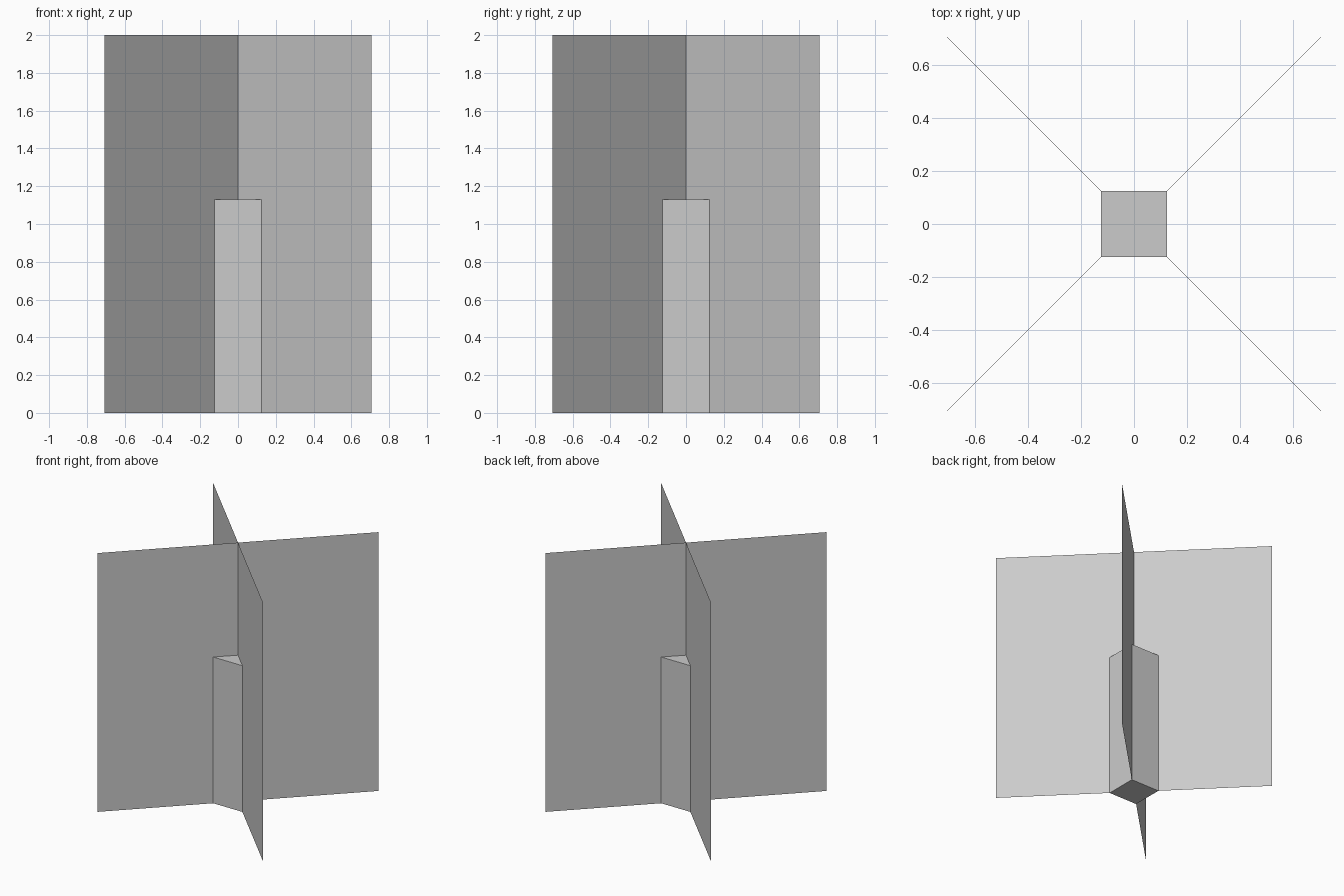
import bpy
from math import pi

if "Cube" in bpy.data.objects:
    bpy.data.objects.remove(bpy.data.objects["Cube"])

HEIGHT = 2.0
STEM_WIDTH, STEM_HEIGHT = 0.25, 1.13


def apply_transform(obj):
    bpy.ops.object.transform_apply(location=False, rotation=True, scale=True)
    return obj


def add_panel(name, angle):
    # upright single-sided square sheet, 2 x 2 units, turned about z
    bpy.ops.mesh.primitive_plane_add(size=HEIGHT, location=(0, 0, HEIGHT / 2),
                                     rotation=(pi / 2, 0, angle))
    panel = bpy.context.object
    panel.name = name
    return apply_transform(panel)


# Two crossed sheets standing on the diagonals
for name, angle in (("crossed_panel_a", pi / 4), ("crossed_panel_b", -pi / 4)):
    add_panel(name, angle)

# Square central stem
bpy.ops.mesh.primitive_cube_add(size=1, location=(0, 0, STEM_HEIGHT / 2))
stem = bpy.context.object
stem.name = "central_stem"
stem.scale = (STEM_WIDTH, STEM_WIDTH, STEM_HEIGHT)
apply_transform(stem)
